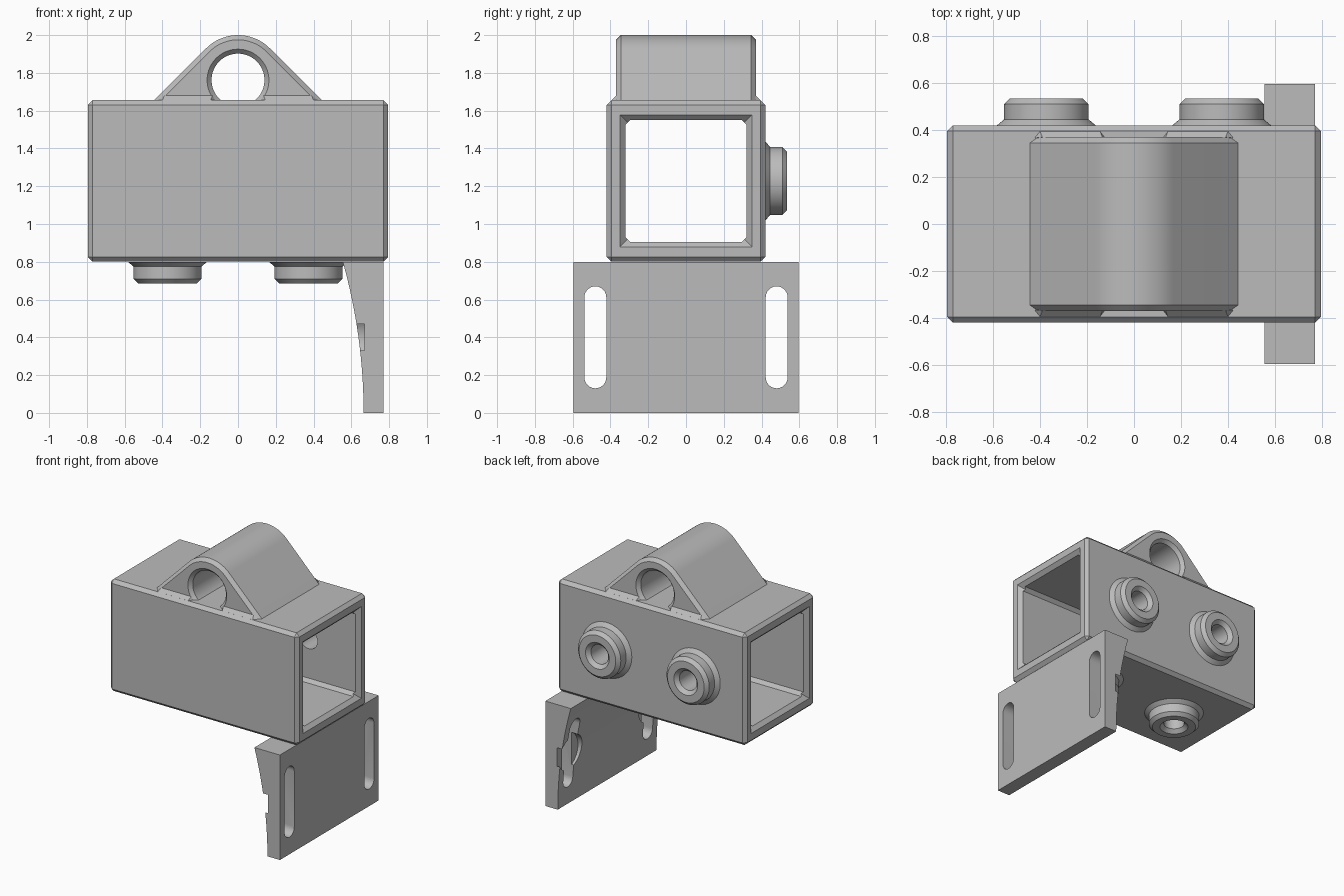
import bpy, bmesh, math
from mathutils import Matrix, Vector

cube = bpy.data.objects.get("Cube")
if cube:
    bpy.data.objects.remove(cube)

grey = bpy.data.materials.new("plain_grey")
grey.use_nodes = True
grey.diffuse_color = (0.5, 0.5, 0.5, 1)
grey.node_tree.nodes["Principled BSDF"].inputs["Base Color"].default_value = (0.5, 0.5, 0.5, 1)


def finish(name, bm):
    bmesh.ops.recalc_face_normals(bm, faces=bm.faces)
    mesh = bpy.data.meshes.new(name)
    bm.to_mesh(mesh)
    bm.free()
    mesh.materials.append(grey)
    obj = bpy.data.objects.new(name, mesh)
    bpy.context.collection.objects.link(obj)
    return obj


def loft(name, rings):
    """Closed solid through rings holding equal numbers of points."""
    bm = bmesh.new()
    loops = [[bm.verts.new(p) for p in ring] for ring in rings]
    for a, b in zip(loops, loops[1:]):
        for i in range(len(a)):
            j = (i + 1) % len(a)
            bm.faces.new((a[i], a[j], b[j], b[i]))
    bm.faces.new(loops[0])
    bm.faces.new(loops[-1])
    return finish(name, bm)


def circle(center, radius, axis, n=64):
    turn = Vector((0, 0, 1)).rotation_difference(Vector(axis)).to_matrix()
    steps = [2 * math.pi * i / n for i in range(n)]
    return [Vector(center) + turn @ Vector((radius * math.cos(t), radius * math.sin(t), 0)) for t in steps]


def lathe(name, center, axis, profile, n=64):
    """Stack of circles given as (radius, distance along axis)."""
    return loft(name, [circle(Vector(center) + Vector(axis) * h, r, axis, n) for r, h in profile])


def box(name, center, size, bevel=0, long_edges_only=False):
    bm = bmesh.new()
    bmesh.ops.create_cube(bm, size=1, matrix=Matrix.Translation(center) @ Matrix.Diagonal((*size, 1)))
    if bevel:
        edges = [e for e in bm.edges if not long_edges_only
                 or abs(e.verts[0].co.x - e.verts[1].co.x) > 0.1]
        bmesh.ops.bevel(bm, geom=edges, offset=bevel, segments=1, affect='EDGES')
    return finish(name, bm)


def cut(obj, *cutters):
    bpy.context.view_layer.objects.active = obj
    for c in cutters:
        mod = obj.modifiers.new("cut", 'BOOLEAN')
        mod.operation = 'DIFFERENCE'
        mod.solver = 'EXACT'
        mod.object = c
        bpy.ops.object.modifier_apply(modifier=mod.name)
        bpy.data.objects.remove(c)


def smooth(obj):
    bpy.ops.object.select_all(action='DESELECT')
    obj.select_set(True)
    bpy.context.view_layer.objects.active = obj
    bpy.ops.object.shade_smooth_by_angle(angle=math.radians(20))


MID = 1.228     # height of the tube axis
TOP = 1.655
BOSS_X = 0.373

# Square tube with chamfered openings
tube = box("square_tube", (0, 0, MID), (1.59, 0.84, 0.855), 0.025)
cut(tube, box("bore", (0, 0, MID), (2, 0.64, 0.645), 0.025, True))
for s in (-1, 1):
    def square(x, h):
        return [(s * x, a * h, MID + b * h) for a, b in ((-1, -1), (1, -1), (1, 1), (-1, 1))]
    cut(tube, loft("mouth", [square(0.755, 0.31), square(0.805, 0.36)]))

# Bosses on the back and underside, with holes through the wall
boss_profile = [(0.21, 0), (0.18, 0.025), (0.18, 0.09), (0.155, 0.115)]
for side, y, z, axis in (("back", 0.42, MID, (0, 1, 0)), ("bottom", 0, 0.8, (0, 0, -1))):
    for label, x in (("right", -BOSS_X), ("left", BOSS_X)):
        base = (x, y, z)
        boss = lathe(f"{side}_boss_{label}", base, axis, boss_profile)
        cut(boss, lathe("hole", base, axis, [(0.073, -0.1), (0.073, 0.088), (0.105, 0.12)]))
        cut(tube, lathe("hole", base, axis, [(0.073, -0.2), (0.073, 0.05)]))
        smooth(boss)

# Hanging lug: rounded ridge with 45 degree flanks and an eye
EYE_Z = 1.762


def ridge(y, r, n=32):
    low = TOP - 0.015
    foot = r * math.sqrt(2) + EYE_Z - low
    arc = [math.radians(45 + 90 * i / n) for i in range(n + 1)]
    return ([(foot, y, low)]
            + [(r * math.cos(t), y, EYE_Z + r * math.sin(t)) for t in arc]
            + [(-foot, y, low)])


lug = loft("lug", [ridge(-0.37, 0.213), ridge(-0.345, 0.238), ridge(0.345, 0.238), ridge(0.37, 0.213)])
cut(lug, lathe("eye", (0, 0, EYE_Z), (0, 1, 0),
               [(0.173, -0.38), (0.14, -0.345), (0.14, 0.345), (0.173, 0.38)]))
smooth(lug)

# Small sloped fillets at the foot of the lug
for sx in (-1, 1):
    for sy in (-1, 1):
        def end(foot, toe, crest):
            return [(sx * foot, sy * 0.365, TOP - 0.005), (sx * toe, sy * 0.395, TOP),
                    (sx * crest, sy * 0.37, TOP + 0.025)]
        loft(f"lug_fillet_{'left' if sx > 0 else 'right'}_{'back' if sy > 0 else 'front'}",
             [end(0.12, 0.145, 0.135), end(0.43, 0.4, 0.39)])

# Mounting plate with a curved inner face
R = 2.96
steps = [0.8 * i / 16 for i in range(17)]
outline = [(0.77, 0)] + [(0.665 - R + math.sqrt(R * R - z * z), z) for z in steps] + [(0.77, 0.8)]
plate = loft("mounting_plate", [[(x, y, z) for x, z in outline] for y in (-0.595, 0.595)])


def slot(x, y, r=0.058, half=0.212, n=12):
    pts = []
    for sign, start in ((1, 0), (-1, math.pi)):
        for i in range(n + 1):
            t = start + math.pi * i / n
            pts.append((x, y + r * math.cos(t), 0.4 + sign * half + r * math.sin(t)))
    return pts


# Slots with round pockets for screw heads
for y in (-0.48, 0.48):
    cut(plate, loft("slot", [slot(0.5, y), slot(0.8, y)]),
        lathe("pocket", (0.4, y, 0.4), (1, 0, 0), [(0.135, 0), (0.135, 0.27)]))

smooth(plate)
smooth(tube)
